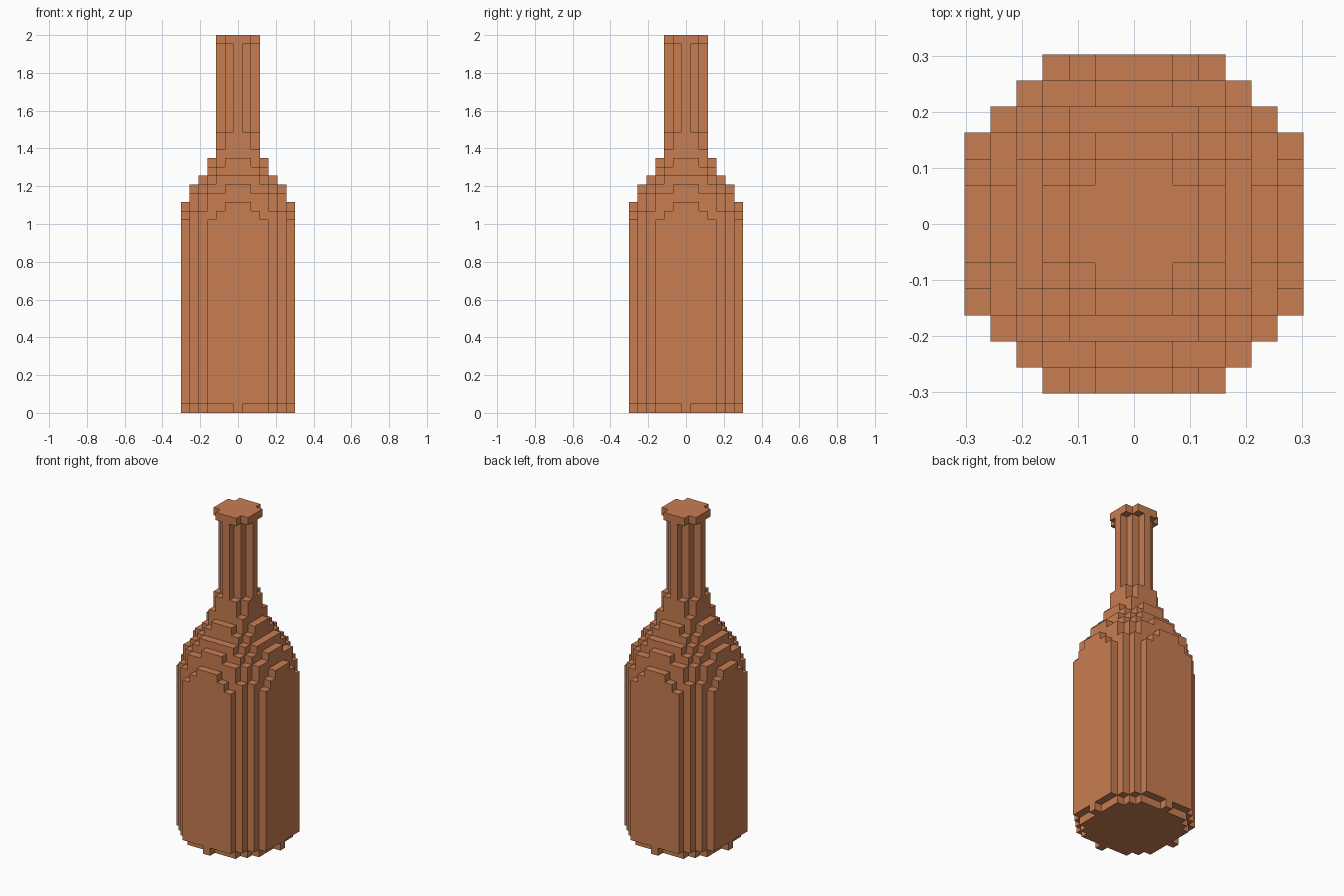
import bpy, bmesh

if "Cube" in bpy.data.objects:
    bpy.data.objects.remove(bpy.data.objects["Cube"])

V = 2 / 43  # block size: the bottle is 43 blocks tall, 13 wide

# (number of layers, squared radius in blocks), bottom to top
PROFILE = [
    (1, 36), (21, 45),                                          # foot, body
    (1, 41), (1, 37), (1, 34), (1, 26), (1, 21), (1, 13), (1, 10),  # shoulder
    (1, 8), (2, 5), (10, 4),                                    # neck
    (1, 5),                                                     # lip
]
layers = [r2 for count, r2 in PROFILE for _ in range(count)]


def filled(cell):
    i, j, k = cell
    return 0 <= k < len(layers) and i * i + j * j <= layers[k]


def block_side(bm, cell, axis, sign):
    """One square on the given side of a block, facing outward."""
    u, w = (axis + 1) % 3, (axis + 2) % 3
    corners = [(-.5, -.5), (.5, -.5), (.5, .5), (-.5, .5)][::sign]
    verts = []
    for a, b in corners:
        p = [cell[0], cell[1], cell[2] + .5]
        p[axis] += sign * .5
        p[u] += a
        p[w] += b
        verts.append(bm.verts.new([c * V for c in p]))
    bm.faces.new(verts)


# Outer shell of the blocky bottle
bm = bmesh.new()
for k in range(len(layers)):
    for i in range(-6, 7):
        for j in range(-6, 7):
            cell = (i, j, k)
            if not filled(cell):
                continue
            for axis in range(3):
                for sign in (-1, 1):
                    near = list(cell)
                    near[axis] += sign
                    if not filled(near):
                        block_side(bm, cell, axis, sign)
bmesh.ops.remove_doubles(bm, verts=bm.verts, dist=V * .01)

# Merge coplanar squares into large flat faces
bmesh.ops.dissolve_limit(bm, angle_limit=.01, verts=bm.verts, edges=bm.edges)

mesh = bpy.data.meshes.new("bottle")
bm.to_mesh(mesh)
bm.free()
bottle = bpy.data.objects.new("bottle", mesh)
bpy.context.collection.objects.link(bottle)

clay = bpy.data.materials.new("terracotta")
clay.diffuse_color = (0.58, 0.205, 0.084, 1)
clay.use_nodes = True
clay.node_tree.nodes["Principled BSDF"].inputs["Base Color"].default_value = clay.diffuse_color
mesh.materials.append(clay)
